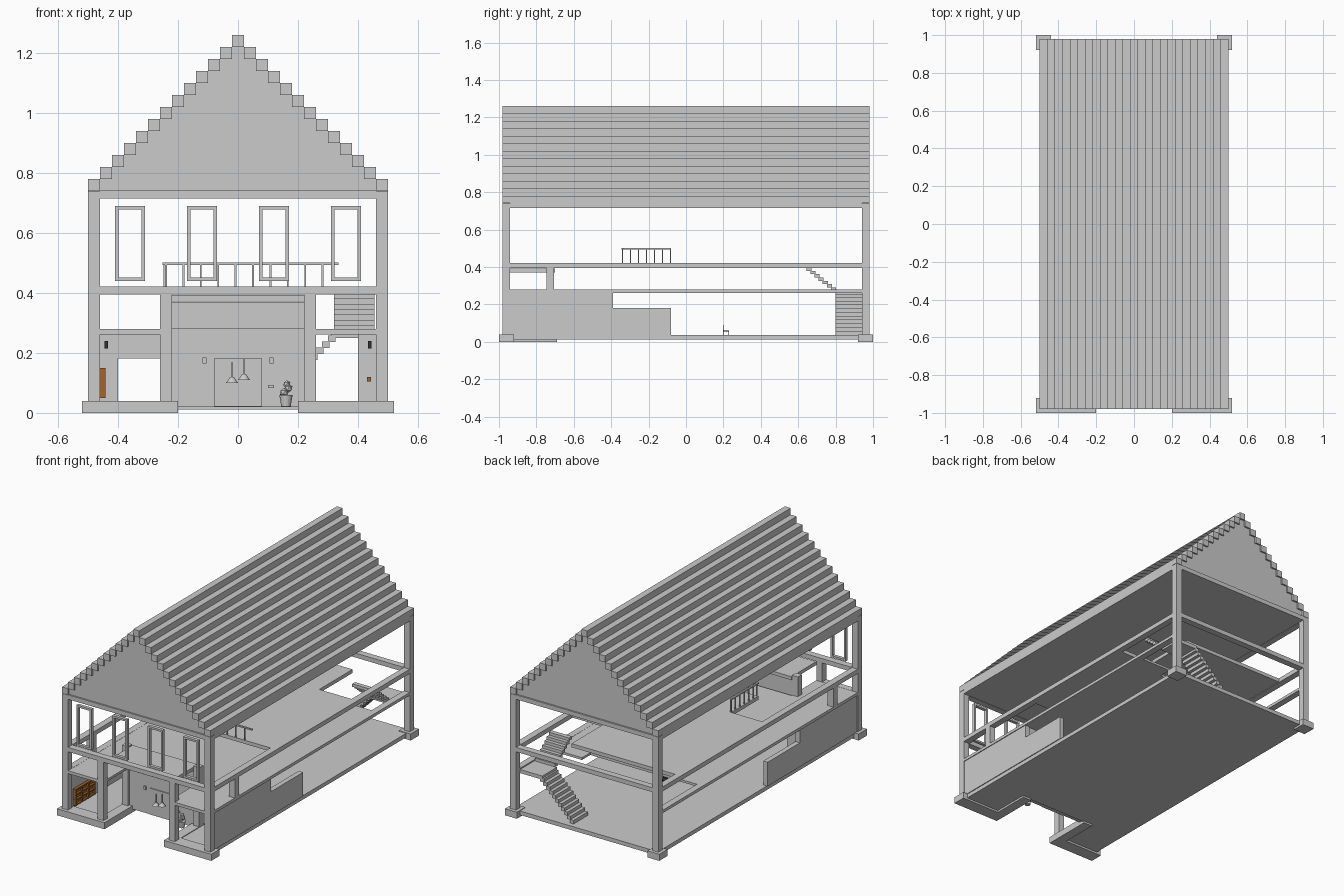
import bpy
import bmesh
from math import radians

if "Cube" in bpy.data.objects:
    bpy.data.objects.remove(bpy.data.objects["Cube"])


def material(name, color):
    m = bpy.data.materials.new(name)
    m.use_nodes = True
    m.diffuse_color = (*color, 1)
    m.node_tree.nodes["Principled BSDF"].inputs["Base Color"].default_value = (*color, 1)
    return m


GREY = material("plain grey", (0.6, 0.6, 0.6))
BROWN = material("warm wood", (0.36, 0.13, 0.03))
BLACK = material("dark metal", (0.03, 0.03, 0.03))


def finish(name, bm, mat):
    mesh = bpy.data.meshes.new(name)
    bmesh.ops.recalc_face_normals(bm, faces=bm.faces)
    bm.to_mesh(mesh)
    bm.free()
    mesh.materials.append(mat)
    obj = bpy.data.objects.new(name, mesh)
    bpy.context.collection.objects.link(obj)
    return obj


def boxes(name, spans, mat=GREY):
    """One object from boxes, each given as x, y and z ranges."""
    bm = bmesh.new()
    for x, y, z in spans:
        verts = bmesh.ops.create_cube(bm, size=1)["verts"]
        for v in verts:
            for i, (lo, hi) in enumerate((x, y, z)):
                v.co[i] = lo if v.co[i] < 0 else hi
    return finish(name, bm, mat)


def flip(r):
    return (-r[1], -r[0])


def both(spans):
    """Repeat boxes mirrored across the centre."""
    return spans + [(flip(x), y, z) for x, y, z in spans]


def around(c, w):
    return (c - w / 2, c + w / 2)


# Foundation: ground slab, plinths beside the entrance, rear feet
boxes("ground_floor", [((-0.49, 0.49), (-0.7, 0.97), (0.012, 0.036))]
      + both([((0.2, 0.49), (-0.97, -0.7), (0.012, 0.036))]))
boxes("front_plinth", both([((0.2, 0.52), (-1, -0.92), (0, 0.04)),
                            ((0.2, 0.26), (-0.92, -0.69), (0, 0.04))]))
boxes("rear_foot", both([((0.44, 0.52), (0.92, 1), (0, 0.04))]))

# Frame: corner posts, entrance posts, beams on each storey
FRONT, REAR, SIDE = (-0.98, -0.94), (0.94, 0.98), (0.46, 0.5)
boxes("corner_post", both([(SIDE, y, (0.04, 0.74)) for y in (FRONT, REAR)]))
boxes("entrance_post", both([((0.22, 0.26), y, (0.04, 0.4))
                             for y in (FRONT, (-0.745, -0.705))]))
boxes("side_post", both([(SIDE, (-0.745, -0.705), (0.27, 0.4))]))
levels = [(0.262, 0.28), (0.395, 0.422), (0.715, 0.742)]
boxes("side_beam", both([(SIDE, (-0.94, 0.94), z) for z in levels]))
boxes("cross_beam", [((-0.46, 0.46), y, z) for y in (FRONT, REAR) for z in levels[1:]])
boxes("window_beam", both([((0.22, 0.46), FRONT, levels[0])]))

# Storey floors with openings for the balcony and the stairs
boxes("middle_floor", [((-0.46, 0.46), (-0.7, 0.55), (0.265, 0.279)),
                       ((0.26, 0.46), (0.55, 0.63), (0.265, 0.279))]
      + both([((0.22, 0.46), (-0.94, -0.7), (0.265, 0.279))]))
boxes("upper_floor", [((-0.25, 0.24), (-0.34, 0.76), (0.398, 0.42)),
                      ((0.24, 0.46), (-0.34, 0.44), (0.398, 0.42)),
                      ((-0.46, -0.25), (-0.08, 0.76), (0.398, 0.42))])
boxes("attic_floor", [((-0.46, 0.46), (-0.95, 0.95), (0.717, 0.74))])

# Low side walls, stepped down toward the rear
boxes("side_wall", both([((0.465, 0.495), (-0.94, -0.39), (0.036, 0.265)),
                         ((0.465, 0.495), (-0.39, -0.08), (0.036, 0.182))]))
boxes("inner_wall", both([((0.4, 0.465), (-0.42, -0.4), (0.036, 0.265))])
      + [((-0.4, -0.22), (-0.42, -0.4), (0.182, 0.265))])

# Recessed entrance: wall, canopy, door and small fittings
boxes("entrance_wall", [((-0.22, 0.22), (-0.73, -0.71), (0.02, 0.37))])
boxes("entrance_canopy", [((-0.22, 0.22), (-0.94, -0.7), (0.372, 0.393))])
boxes("entrance_band", [((-0.22, 0.22), (-0.738, -0.73), (0.28, 0.37))])
boxes("door", [((-0.08, 0.08), (-0.736, -0.73), (0.022, 0.182))])
boxes("wall_light", [(around(x, 0.014), (-0.74, -0.73), (0.165, 0.185))
                     for x in (-0.112, 0.112)])
boxes("letter_slot", [(around(0.11, 0.02), (-0.737, -0.73), (0.083, 0.093))])

# Roof: stepped bars running the full length, closed by gables
STEP = 0.04
bars = both([(SIDE, (-0.98, 0.98), (0.742, 0.78))])
for i in range(1, 12):
    z = 0.78 + (i - 1) * STEP
    bars += both([(around(0.48 - i * STEP, STEP), (-0.98, 0.98), (z, z + STEP))])
bars.append((around(0, STEP), (-0.98, 0.98), (1.22, 1.26)))
boxes("stepped_roof", bars)

for name, y in (("front_gable", -0.97), ("rear_gable", 0.95)):
    bm = bmesh.new()
    outline = [(-0.46, 0.74), (0.46, 0.74), (0.46, 0.78), (0, 1.24), (-0.46, 0.78)]
    face = bm.faces.new([bm.verts.new((x, y, z)) for x, z in outline])
    side = bmesh.ops.extrude_face_region(bm, geom=[face])["geom"]
    bmesh.ops.translate(bm, vec=(0, 0.02, 0),
                        verts=[g for g in side if isinstance(g, bmesh.types.BMVert)])
    finish(name, bm, GREY)

# Tall upper window frames
frames = []
for c in (0.12, 0.36):
    y = (-0.97, -0.95)
    frames += [(around(c + s * 0.0445, 0.012), y, (0.44, 0.69)) for s in (-1, 1)]
    frames += [(around(c, 0.08), y, z) for z in ((0.44, 0.452), (0.678, 0.69))]
boxes("upper_window_frame", both(frames))

# Balcony railing along the front and one side of the upper floor
rail = [((-0.25, 0.335), around(-0.34, 0.01), (0.494, 0.502)),
        (around(-0.246, 0.01), (-0.34, -0.08), (0.494, 0.502))]
rail += [(around(-0.24 + 0.058 * i, 0.006), around(-0.34, 0.006), (0.42, 0.496))
         for i in range(10)]
rail += [(around(-0.246, 0.006), around(-0.34 + 0.043 * i, 0.006), (0.42, 0.496))
         for i in range(1, 7)]
boxes("balcony_railing", rail)

# Stairs: lower flight across the rear, landing, upper flight forward
boxes("lower_stairs", [((0.1 + 0.02 * i, 0.125 + 0.02 * i), (0.8, 0.94),
                        (0.036 + 0.02 * i, 0.058 + 0.02 * i)) for i in range(11)])
boxes("stair_landing", [((0.31, 0.46), (0.8, 0.94), (0.25, 0.272))])
boxes("upper_stairs", [((0.32, 0.455), (0.775 - 0.022 * i, 0.802 - 0.022 * i),
                        (0.272 + 0.018 * i, 0.29 + 0.018 * i)) for i in range(7)])

# Shop fittings: wooden shelf, wall lamps, small box, chair
shelf = [((-0.46, -0.455), (-0.93, -0.74), (0.05, 0.15))]
shelf += [((-0.455, -0.442), (-0.93, -0.74), around(0.054 + 0.031 * i, 0.007)) for i in range(4)]
shelf += [((-0.455, -0.442), around(-0.926 + 0.061 * i, 0.007), (0.05, 0.15)) for i in range(4)]
boxes("wooden_shelf", shelf, BROWN)
boxes("wall_lamp", both([(around(0.44, 0.012), around(-0.85, 0.012), (0.215, 0.24))]), BLACK)
boxes("small_box", [(around(0.437, 0.012), around(-0.85, 0.03), (0.104, 0.12))], BROWN)
chair = [(around(0, 0.03), (0.2, 0.23), (0.056, 0.06)),
         (around(0, 0.03), (0.197, 0.201), (0.056, 0.09))]
chair += [(around(x, 0.004), around(y, 0.004), (0.036, 0.056))
          for x in (-0.013, 0.013) for y in (0.202, 0.228)]
boxes("chair", chair, BLACK)

# Entrance ornaments: potted plant and two hanging lamps
def cone(name, x, y, z, r1, r2, h):
    bm = bmesh.new()
    bmesh.ops.create_cone(bm, cap_ends=True, segments=16, radius1=r1, radius2=r2, depth=h)
    bmesh.ops.translate(bm, vec=(x, y, z + h / 2), verts=bm.verts)
    return finish(name, bm, GREY)


cone("plant_pot", 0.16, -0.77, 0.022, 0.016, 0.022, 0.038)
for i, (dx, r) in enumerate(((-0.006, 0.016), (0.008, 0.015), (0.003, 0.013))):
    bm = bmesh.new()
    bmesh.ops.create_icosphere(bm, subdivisions=1, radius=r)
    bmesh.ops.translate(bm, vec=(0.16 + dx, -0.77, 0.068 + 0.014 * i), verts=bm.verts)
    finish("plant_leaves", bm, GREY)
for x, z in ((-0.02, 0.1), (0.02, 0.11)):
    cone("hanging_lamp", x, -0.76, z, 0.02, 0.006, 0.02)
    cone("lamp_rod", x, -0.76, z + 0.02, 0.002, 0.002, 0.05)
